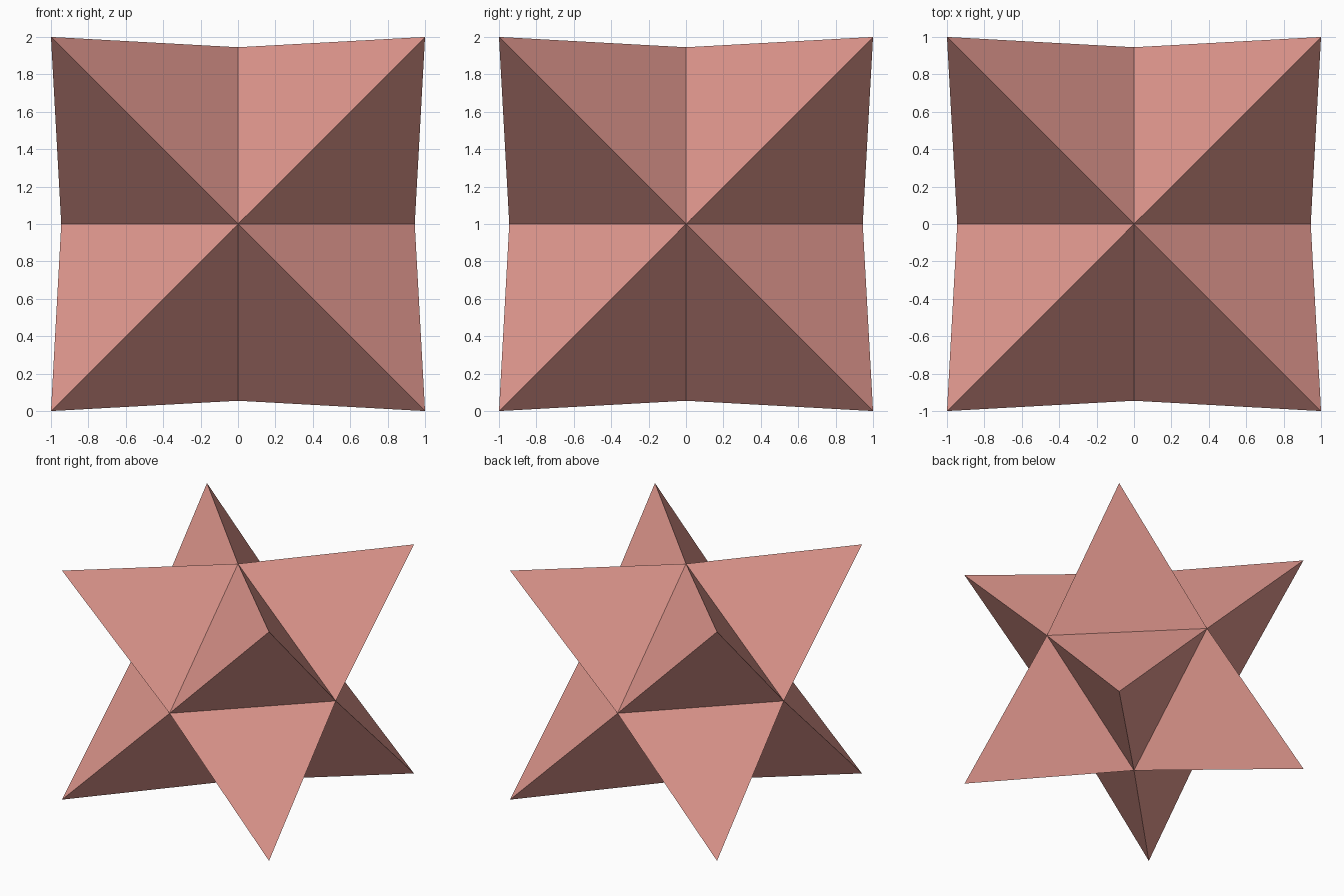
import bpy, bmesh
from mathutils import Vector

if "Cube" in bpy.data.objects:
    bpy.data.objects.remove(bpy.data.objects["Cube"])

CORE = 0.945   # reach of the octahedron core along each axis
TIP = 1.0      # spike tips sit on the corners of a 2-unit cube

# octahedron core
bm = bmesh.new()
for axis in range(3):
    for s in (-1, 1):
        co = Vector((0, 0, 0))
        co[axis] = s * CORE
        bm.verts.new(co)
bmesh.ops.convex_hull(bm, input=bm.verts[:])

# raise a three-sided spike on each of the eight faces
spikes = bmesh.ops.poke(bm, faces=bm.faces[:])
for v in spikes["verts"]:
    v.co = Vector([TIP if c > 0 else -TIP for c in v.co])
bmesh.ops.recalc_face_normals(bm, faces=bm.faces[:])
bmesh.ops.translate(bm, verts=bm.verts[:], vec=(0, 0, TIP))

mesh = bpy.data.meshes.new("eight_point_star")
bm.to_mesh(mesh)
bm.free()
star = bpy.data.objects.new("eight_point_star", mesh)
bpy.context.collection.objects.link(star)

# salmon pink colour
mat = bpy.data.materials.new("salmon_pink")
mat.diffuse_color = (0.74, 0.31, 0.27, 1)
mat.use_nodes = True
mat.node_tree.nodes["Principled BSDF"].inputs["Base Color"].default_value = mat.diffuse_color
mesh.materials.append(mat)
